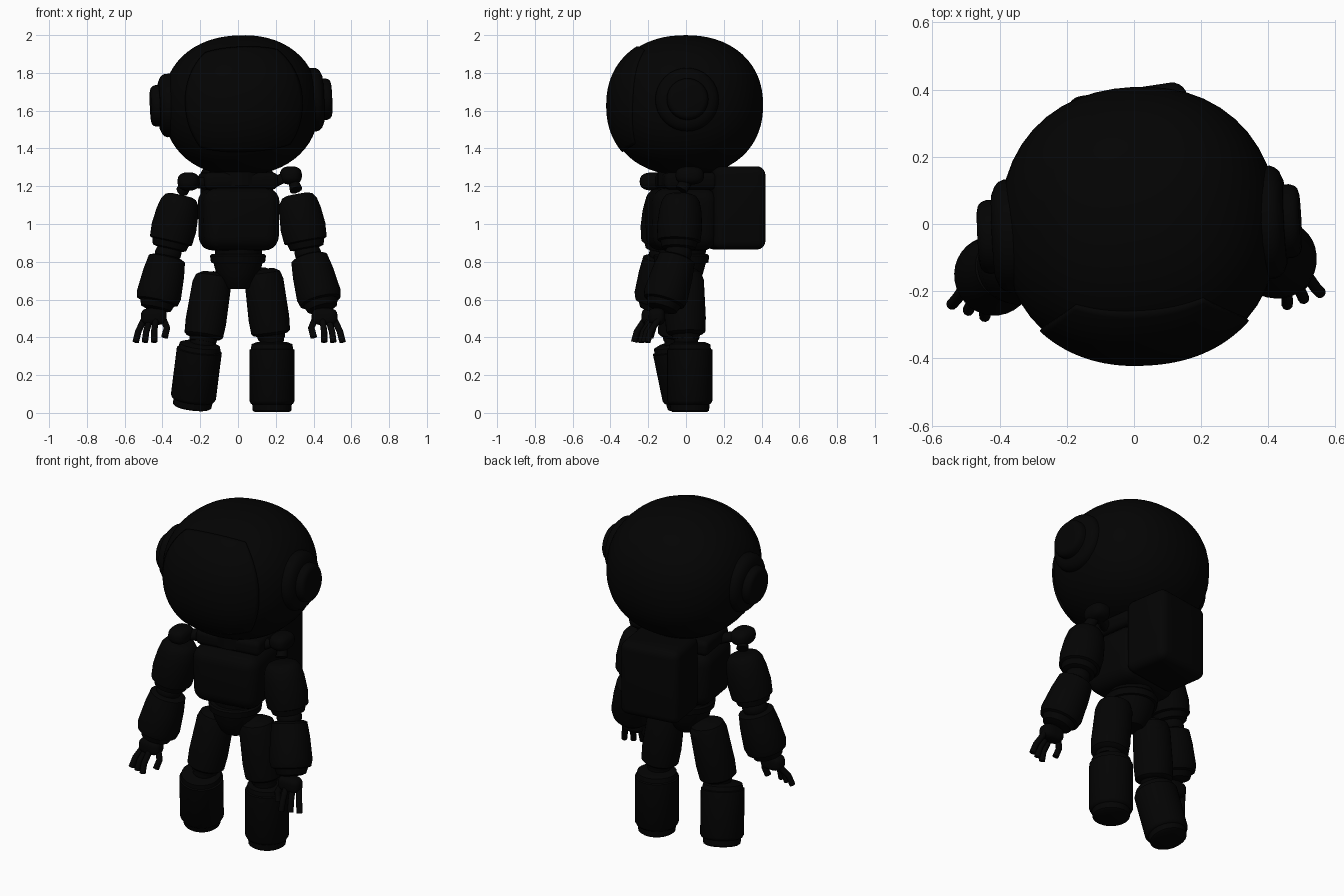
import bpy, bmesh, math
from mathutils import Vector, Matrix, Euler

if "Cube" in bpy.data.objects:
    bpy.data.objects.remove(bpy.data.objects["Cube"], do_unlink=True)

black = bpy.data.materials.new("suit_black")
black.use_nodes = True
colour = (0.001, 0.001, 0.001, 1)
black.diffuse_color = colour
black.node_tree.nodes["Principled BSDF"].inputs["Base Color"].default_value = colour


def finish(bm, name, matrix=None, angle=40):
    """Turn a bmesh into a smooth-shaded object."""
    if matrix:
        bm.transform(matrix)
    bmesh.ops.recalc_face_normals(bm, faces=bm.faces)
    mesh = bpy.data.meshes.new(name)
    bm.to_mesh(mesh)
    bm.free()
    mesh.materials.append(black)
    ob = bpy.data.objects.new(name, mesh)
    bpy.context.collection.objects.link(ob)
    bpy.ops.object.select_all(action='DESELECT')
    ob.select_set(True)
    bpy.context.view_layer.objects.active = ob
    bpy.ops.object.shade_smooth_by_angle(angle=math.radians(angle))
    return ob


def lathe(name, start, end, profile, matrix=None, sides=32):
    """Revolve (position along axis, radius) points about the line start-end."""
    start, end = Vector(start), Vector(end)
    axis = end - start
    turn = axis.to_track_quat('Z', 'Y')
    bm = bmesh.new()
    rings = []
    for t, r in profile:
        rings.append([bm.verts.new(start + axis * t + turn @ Vector(
            (r * math.cos(k * math.tau / sides), r * math.sin(k * math.tau / sides), 0)))
            for k in range(sides)])
    for a, b in zip(rings, rings[1:]):
        for k in range(sides):
            j = (k + 1) % sides
            bm.faces.new((a[k], a[j], b[j], b[k]))
    bm.faces.new(rings[0])
    bm.faces.new(rings[-1])
    return finish(bm, name, matrix)


def ball(name, centre, radii, power=2, matrix=None):
    """Ellipsoid, squarer for a higher power."""
    bm = bmesh.new()
    bmesh.ops.create_uvsphere(bm, u_segments=48, v_segments=32, radius=1)
    for v in bm.verts:
        size = sum(abs(c) ** power for c in v.co) ** (1 / power)
        v.co = Vector(centre) + Vector([c / size * r for c, r in zip(v.co, radii)])
    return finish(bm, name, matrix)


def box(name, centre, half, bevel, matrix=None, taper=1):
    """Rounded box; taper narrows the bottom."""
    bm = bmesh.new()
    bmesh.ops.create_cube(bm, size=2)
    for v in bm.verts:
        k = taper if v.co.z < 0 else 1
        v.co = Vector(centre) + Vector((v.co.x * half[0] * k, v.co.y * half[1] * k, v.co.z * half[2]))
    bmesh.ops.bevel(bm, geom=bm.edges[:], offset=bevel, segments=5, profile=0.5, affect='EDGES')
    return finish(bm, name, matrix)


def rod(name, points, radius):
    """Round tube through the points."""
    curve = bpy.data.curves.new(name, 'CURVE')
    curve.dimensions = '3D'
    curve.bevel_depth = radius
    curve.bevel_resolution = 3
    curve.use_fill_caps = True
    line = curve.splines.new('POLY')
    line.points.add(len(points) - 1)
    for p, co in zip(line.points, points):
        p.co = (*co, 1)
    curve.materials.append(black)
    ob = bpy.data.objects.new(name, curve)
    bpy.context.collection.objects.link(ob)


# Helmet, turned and tilted a little
HEAD = Matrix.Translation((0.016, -0.003, 1.628)) @ Euler((0, math.radians(-2.3), math.radians(3))).to_matrix().to_4x4()
R = Vector((0.413, 0.411, 0.371))
POWER = 2.2
ball("helmet", (0, 0, 0), R, POWER, HEAD)

# Visor: a thin rounded patch lying just over the helmet front
bm = bmesh.new()
bmesh.ops.create_grid(bm, x_segments=32, y_segments=32, size=1)
for v in bm.verts:
    u, w = v.co.x, v.co.y
    az = math.radians(46) * u * math.sqrt(1 - 0.25 * w * w)
    el = math.radians(7 + 46 * w * math.sqrt(1 - 0.25 * u * u))
    d = Vector((math.sin(az) * math.cos(el), -math.cos(az) * math.cos(el), math.sin(el)))
    d /= sum(abs(c) ** POWER for c in d) ** (1 / POWER)
    v.co = Vector([c * (r + 0.001) for c, r in zip(d, R)])
visor = finish(bm, "visor", HEAD)
solid = visor.modifiers.new("thickness", 'SOLIDIFY')
solid.thickness = 0.014
solid.offset = 0

# Ear discs
for s, side in ((1, "left"), (-1, "right")):
    lathe(side + "_ear_ring", (s * 0.3, -0.012, 0.015), (s * 0.435, -0.012, 0.015),
          [(0, 0.168), (0.72, 0.168), (0.83, 0.162), (0.92, 0.15), (1, 0.125)], HEAD)
    lathe(side + "_ear_cap", (s * 0.4, -0.012, 0.015), (s * 0.48, -0.012, 0.015),
          [(0, 0.11), (0.65, 0.11), (0.85, 0.104), (0.95, 0.095), (1, 0.08)], HEAD)

# Torso and backpack, turned together
BODY = Matrix.Rotation(math.radians(8.5), 4, 'Z')
lathe("neck", (0, 0, 1.2), (0, 0, 1.32), [(0, 0.15), (1, 0.15)], BODY)
box("collar", (0, 0, 1.228), (0.197, 0.14, 0.045), 0.03, BODY)
box("chest", (0, -0.025, 1.025), (0.205, 0.175, 0.165), 0.075, BODY, 0.97)
lathe("waist", (0, -0.02, 0.81), (0, -0.02, 0.9), [(0, 0.12), (1, 0.13)], BODY)
box("backpack", (0.033, 0.26, 1.085), (0.18, 0.14, 0.22), 0.045, BODY)

# Pelvis cup
lathe("pelvis", (0, -0.025, 0.655), (0, -0.025, 0.84),
      [(0, 0.065), (0.08, 0.08), (0.45, 0.115), (0.75, 0.13), (0.76, 0.143), (0.95, 0.148), (1, 0.14)])

# Limb profiles
UPPER = [(0, 0.06), (0.03, 0.082), (0.12, 0.1), (0.3, 0.112), (0.6, 0.12), (0.85, 0.114), (0.87, 0.099), (0.98, 0.09), (1, 0.07)]
FORE = [(0, 0.08), (0.03, 0.098), (0.3, 0.11), (0.72, 0.119), (0.84, 0.11), (0.86, 0.093), (0.97, 0.08), (1, 0.055)]
THIGH = [(0, 0.06), (0.05, 0.09), (0.16, 0.103), (0.7, 0.108), (0.9, 0.103), (0.93, 0.09), (0.94, 0.075), (1, 0.07)]
SHIN = [(0, 0.08), (0.03, 0.108), (0.1, 0.112), (0.11, 0.12), (0.84, 0.12), (0.88, 0.112), (0.89, 0.105), (0.98, 0.102), (1, 0.092)]

# Joint positions of each posed limb
limbs = {
    "left": dict(s=1, knob=(0.28, 0.02, 1.257), shoulder=(0.308, -0.025, 1.18), elbow=(0.37, -0.04, 0.845),
                 wrist=(0.448, -0.13, 0.545), hip=(0.13, -0.01, 0.76), knee=(0.178, 0.0, 0.39),
                 shin=(0.18, 0.02, 0.375), foot=(0.18, 0.02, 0.005)),
    "right": dict(s=-1, knob=(-0.262, -0.17, 1.225), shoulder=(-0.295, -0.115, 1.175), elbow=(-0.37, -0.125, 0.845),
                  wrist=(-0.436, -0.165, 0.545), hip=(-0.13, -0.01, 0.74), knee=(-0.187, -0.05, 0.375),
                  shin=(-0.2, -0.065, 0.37), foot=(-0.243, 0.005, 0.03))}

for side, p in limbs.items():
    s = p["s"]
    V = {k: Vector(c) for k, c in p.items() if k != "s"}
    # Shoulder joint and arm
    ball(side + "_shoulder_knob", V["knob"], (0.058, 0.075, 0.048), 2.6)
    rod(side + "_shoulder_link", [BODY @ Vector((s * 0.15, -0.05, 1.21)), V["knob"], V["shoulder"]], 0.034)
    lathe(side + "_upper_arm", V["shoulder"].lerp(V["elbow"], 0.07), V["shoulder"].lerp(V["elbow"], 0.93), UPPER)
    ball(side + "_elbow", V["elbow"], (0.07, 0.07, 0.06))
    lathe(side + "_forearm", V["elbow"].lerp(V["wrist"], 0.07), V["wrist"], FORE)
    # Hand with three fingers outside and a thumb inside
    palm = V["wrist"] + Vector((s * 0.01, -0.025, -0.035))
    ball(side + "_palm", palm, (0.068, 0.045, 0.045), 3)
    for k, name in enumerate(("front", "middle", "back")):
        a = palm + Vector((s * (-0.01 + 0.032 * k), -0.03 + 0.018 * k, -0.02))
        b = a + Vector((s * (0.008 + 0.01 * k), -0.04, -0.06))
        rod(side + "_" + name + "_finger", [a, b, b + Vector((s * 0.007 * k, -0.015, -0.055))], 0.017)
    a = palm + Vector((-s * 0.045, 0, 0))
    rod(side + "_thumb", [a, a + Vector((-s * 0.025, -0.02, -0.06)), a + Vector((-s * 0.012, -0.035, -0.11))], 0.018)
    # Leg
    ball(side + "_hip", V["hip"] + Vector((0, 0, -0.07)), (0.085, 0.095, 0.08))
    lathe(side + "_thigh", V["hip"], V["knee"], THIGH)
    ball(side + "_knee", V["knee"], (0.065, 0.065, 0.07))
    lathe(side + "_boot", V["shin"], V["foot"], SHIN)
